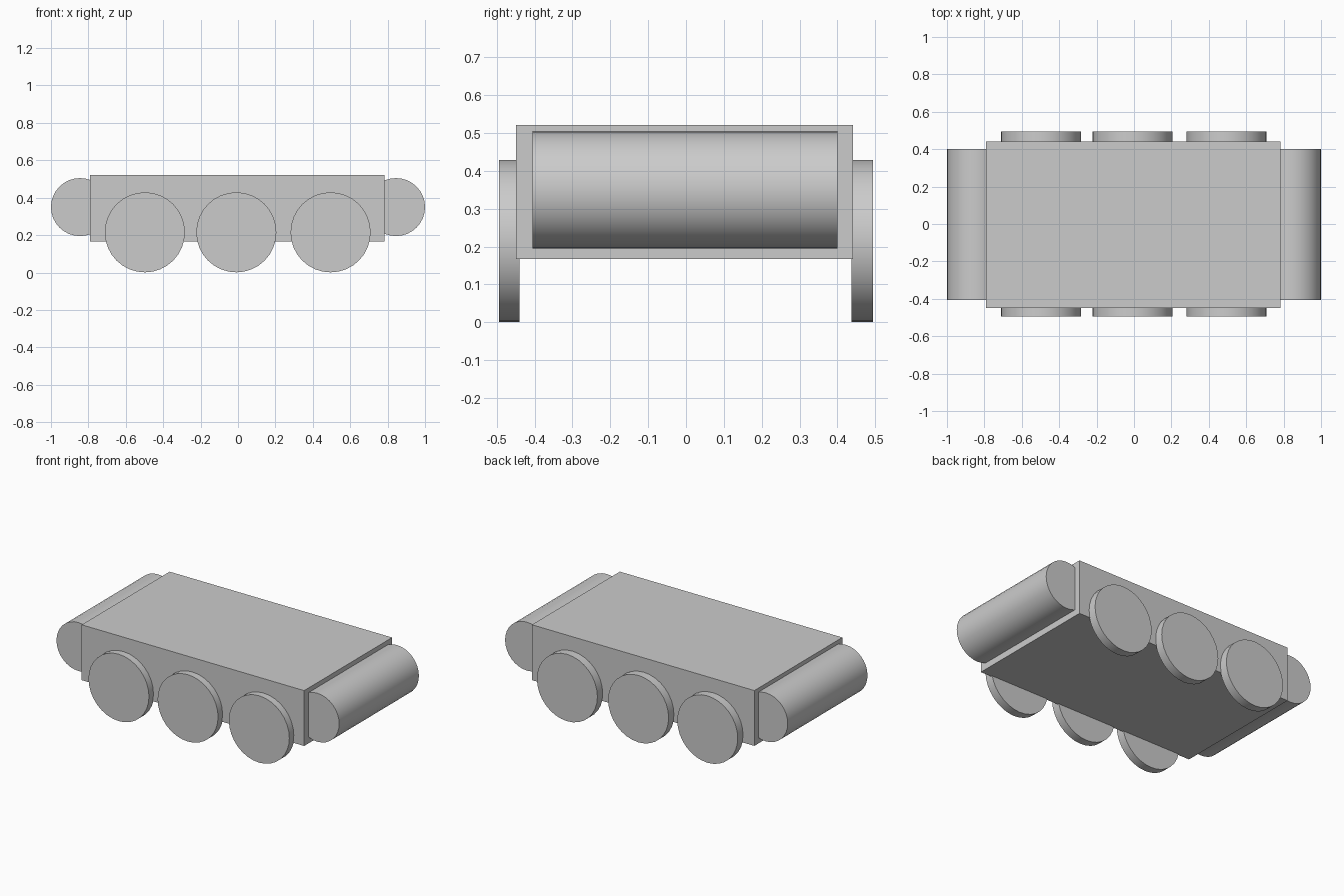
import bpy
import math

cube = bpy.data.objects.get("Cube")
if cube:
    bpy.data.objects.remove(cube, do_unlink=True)

# One plain grey for the whole vehicle
GREY = (0.6, 0.6, 0.6, 1)
grey = bpy.data.materials.new("plain grey")
grey.use_nodes = True
grey.diffuse_color = GREY
grey.node_tree.nodes["Principled BSDF"].inputs["Base Color"].default_value = GREY


def finish(name):
    obj = bpy.context.object
    obj.name = name
    obj.data.materials.append(grey)
    return obj


def cross_cylinder(name, x, z, radius, y_min, y_max):
    """Capped cylinder lying along the y axis."""
    bpy.ops.mesh.primitive_cylinder_add(
        vertices=32, radius=radius, depth=y_max - y_min,
        location=(x, (y_min + y_max) / 2, z), rotation=(math.pi / 2, 0, 0))
    finish(name)
    bpy.ops.object.shade_smooth_by_angle(angle=math.radians(30))


# Body: a plain box
bpy.ops.mesh.primitive_cube_add(size=1, location=(-0.005, -0.004, 0.344))
body = finish("body")
body.scale = (1.574, 0.889, 0.354)

# Rollers across both ends
for end, x in (("right", -0.845), ("left", 0.845)):
    cross_cylinder(end + "_end_roller", x, 0.35, 0.155, -0.406, 0.4)

# Three wheels along each long side, slightly sunk into the body
for side, y_min, y_max in (("front", -0.494, -0.44), ("back", 0.437, 0.494)):
    for place, x in (("right", -0.498), ("middle", -0.009), ("left", 0.495)):
        cross_cylinder(f"{side}_{place}_wheel", x, 0.215, 0.214, y_min, y_max)
